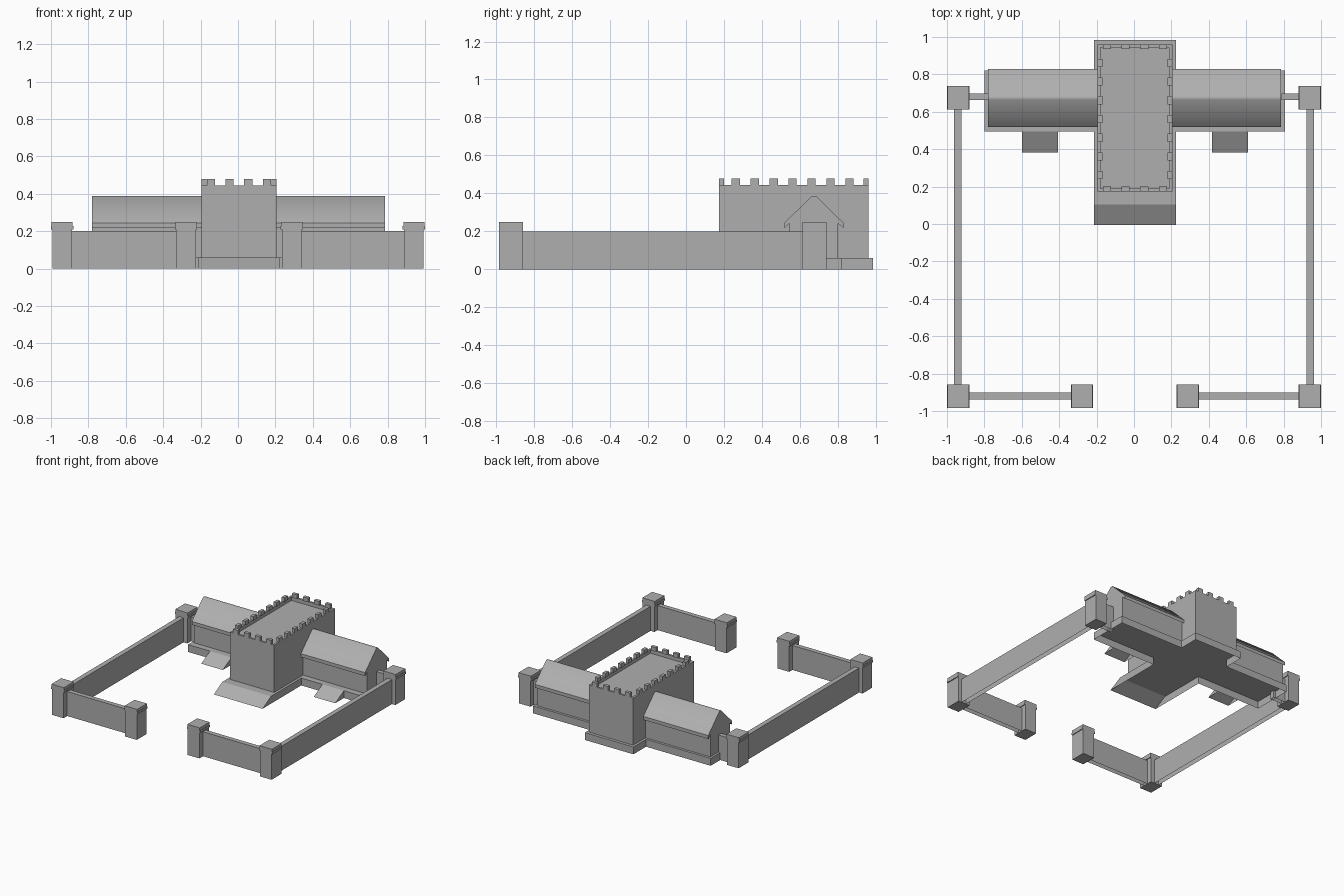
import bpy, bmesh, math

if "Cube" in bpy.data.objects:
    bpy.data.objects.remove(bpy.data.objects["Cube"])

CX = 0.005  # centre line of the building

stone = bpy.data.materials.new("stone")
stone.diffuse_color = (0.43, 0.43, 0.43, 1)
stone.use_nodes = True
stone.node_tree.nodes["Principled BSDF"].inputs["Base Color"].default_value = stone.diffuse_color


def finish(name, bm, open_bottom=False):
    bmesh.ops.recalc_face_normals(bm, faces=bm.faces)
    if open_bottom:
        zmin = min(v.co.z for v in bm.verts)
        low = [f for f in bm.faces if all(v.co.z < zmin + 1e-5 for v in f.verts)]
        bmesh.ops.delete(bm, geom=low, context="FACES")
    mesh = bpy.data.meshes.new(name)
    bm.to_mesh(mesh)
    bm.free()
    mesh.materials.append(stone)
    ob = bpy.data.objects.new(name, mesh)
    bpy.context.collection.objects.link(ob)
    return ob


def add_box(bm, x0, x1, y0, y1, z0, z1):
    for v in bmesh.ops.create_cube(bm, size=1)["verts"]:
        v.co.x = x1 if v.co.x > 0 else x0
        v.co.y = y1 if v.co.y > 0 else y0
        v.co.z = z1 if v.co.z > 0 else z0


def box(name, *dims):
    bm = bmesh.new()
    add_box(bm, *dims)
    return finish(name, bm, True)


def extrude(name, points, offset):
    """Extrude a closed outline by an offset, leaving the underside open."""
    bm = bmesh.new()
    f = bm.faces.new([bm.verts.new(p) for p in points])
    r = bmesh.ops.extrude_face_region(bm, geom=[f], use_keep_orig=True)
    moved = [g for g in r["geom"] if isinstance(g, bmesh.types.BMVert)]
    bmesh.ops.translate(bm, verts=moved, vec=offset)
    return finish(name, bm, True)


# Cross-shaped plinth; its front edge slopes out into the entrance ramp
half = [(0.22, 0.105), (0.22, 0.495), (0.803, 0.495),
        (0.803, 0.822), (0.22, 0.822), (0.22, 0.985)]
outline = [(CX + x, y, 0.06) for x, y in half]
outline += [(CX - x, y, 0.06) for x, y in reversed(half)]
plinth = extrude("plinth", outline, (0, 0, -0.06))
for v in plinth.data.vertices:
    if v.co.z < 0.01 and v.co.y < 0.2:
        v.co.y = -0.005

# Small ramps in front of each wing
for side in (-1, 1):
    x = CX + side * 0.508 - 0.097
    extrude("wing_ramp", [(x, 0.383, 0), (x, 0.495, 0.06), (x, 0.495, 0)], (0.194, 0, 0))

# Gabled wings: walls and overhanging roof in one cross-section
profile = [(0.546, 0.06), (0.546, 0.242), (0.519, 0.217), (0.519, 0.245),
           (0.664, 0.387), (0.684, 0.387), (0.829, 0.245), (0.829, 0.217),
           (0.802, 0.242), (0.802, 0.06)]
wings = extrude("wings", [(CX - 0.786, y, z) for y, z in profile], (1.566, 0, 0))
bpy.context.view_layer.objects.active = wings
wings.select_set(True)
bpy.ops.object.shade_smooth_by_angle(angle=math.radians(45))  # soft ridge

# Tower with sunken roof behind a parapet
TX, Y0, Y1 = 0.2, 0.174, 0.961
bm = bmesh.new()
add_box(bm, CX - TX, CX + TX, Y0, Y1, 0.06, 0.445)
bm.normal_update()
top = max(bm.faces, key=lambda f: f.calc_center_median().z)
bmesh.ops.inset_region(bm, faces=[top], thickness=0.024)
well = bmesh.ops.extrude_discrete_faces(bm, faces=[top])["faces"][0]
bmesh.ops.translate(bm, verts=well.verts, vec=(0, 0, -0.03))
finish("tower", bm, True)

# Merlons around the parapet
bm = bmesh.new()
H, T = 0.022, 0.013
YC = (Y0 + Y1) / 2
for i in range(4):
    x = CX + (i - 1.5) * 0.1
    for y in (Y0 + T, Y1 - T):
        add_box(bm, x - H, x + H, y - T, y + T, 0.445, 0.478)
for i in range(7):
    y = YC - 0.006 + (i - 3) * 0.1
    for x in (CX - TX + T, CX + TX - T):
        add_box(bm, x - T, x + T, y - H, y + H, 0.445, 0.478)
finish("merlons", bm)

# Yard walls
for s in (-1, 1):
    xw = s * 0.942
    box("side_wall", xw - 0.02, xw + 0.02, -0.92, 0.68, 0, 0.2)
    box("front_wall", *sorted((CX + s * 0.283, xw)), -0.938, -0.9, 0, 0.2)
    box("back_wall", *sorted((CX + s * 0.783, xw)), 0.662, 0.698, 0, 0.2)

    # Pillars with stepped caps that overhang sideways
    for x, y in ((s * 0.94, 0.676), (s * 0.94, -0.922), (CX + s * 0.283, -0.922)):
        bm = bmesh.new()
        for hw, z0, z1 in ((0.053, 0, 0.21), (0.06, 0.21, 0.228), (0.056, 0.228, 0.25)):
            add_box(bm, x - hw, x + hw, y - 0.063, y + 0.063, z0, z1)
        finish("pillar", bm)
